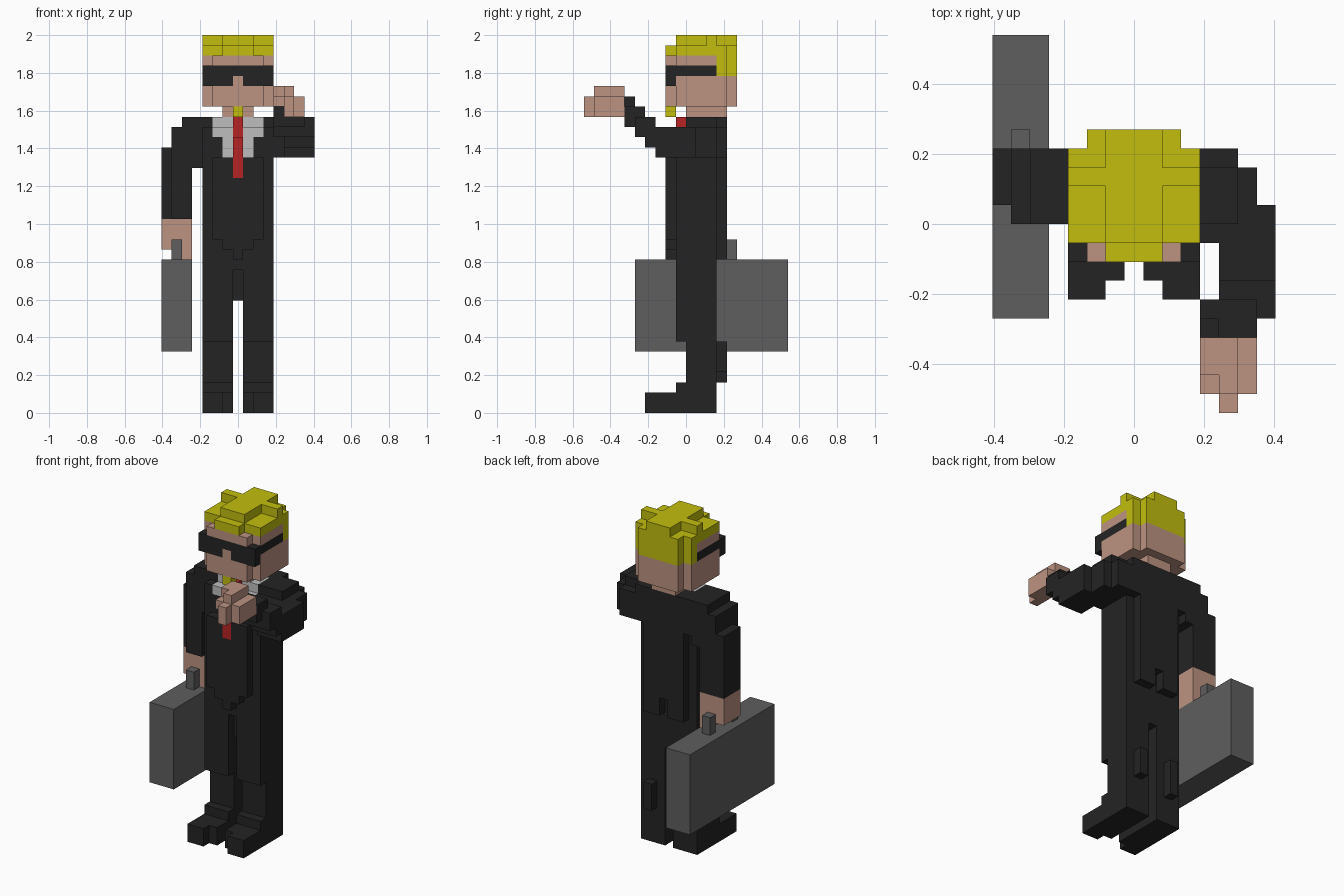
import bpy, bmesh
from mathutils import Vector

if "Cube" in bpy.data.objects:
    bpy.data.objects.remove(bpy.data.objects["Cube"], do_unlink=True)

V = 2 / 37                       # size of one block
ORIGIN = Vector((7.5, 10, 0))    # grid point that sits at the world origin


def material(name, rgb):
    lin = [(c / 255 / 12.92 if c < 11 else ((c / 255 + 0.055) / 1.055) ** 2.4) for c in rgb]
    m = bpy.data.materials.new(name)
    m.use_nodes = True
    m.diffuse_color = (*lin, 1)
    m.node_tree.nodes["Principled BSDF"].inputs["Base Color"].default_value = (*lin, 1)
    return m


BLACK = material("suit black", (36, 36, 36))
SKIN = material("skin", (188, 147, 129))
YELLOW = material("hair yellow", (194, 190, 14))
GREY = material("case grey", (94, 94, 94))
WHITE = material("shirt white", (190, 190, 190))
RED = material("tie red", (184, 36, 36))

owner = {}    # block cell -> part name; the first part to claim a cell keeps it
parts = []


def part(name, mat, *boxes):
    """Claim the cells of boxes given as (x0, x1, y0, y1, z0, z1) in block units."""
    parts.append((name, mat))
    for x0, x1, y0, y1, z0, z1 in boxes:
        for x in range(x0, x1):
            for y in range(y0, y1):
                for z in range(z0, z1):
                    owner.setdefault((x, y, z), name)


def mirror(*boxes):
    """Boxes together with their copies across the centre plane."""
    return [b for x0, x1, *r in boxes for b in ((x0, x1, *r), (15 - x1, 15 - x0, *r))]


def build(name, mat):
    """Skin the outer faces of a part and merge the flat ones."""
    bm = bmesh.new()
    for cell in [c for c, o in owner.items() if o == name]:
        centre = Vector(cell) + Vector((0.5, 0.5, 0.5))
        for axis in range(3):
            for s in (-1, 1):
                n = [0, 0, 0]
                n[axis] = s
                if tuple(a + b for a, b in zip(cell, n)) in owner:
                    continue
                n = Vector(n)
                u = Vector([0.5 if i == (axis + 1) % 3 else 0 for i in range(3)])
                w = n.cross(u)
                mid = centre + n * 0.5
                bm.faces.new([bm.verts.new((mid + d - ORIGIN) * V)
                              for d in (u + w, w - u, -u - w, u - w)])
    bmesh.ops.remove_doubles(bm, verts=bm.verts, dist=V * 0.01)
    bmesh.ops.dissolve_limit(bm, angle_limit=0.01, verts=bm.verts, edges=bm.edges)
    mesh = bpy.data.meshes.new(name)
    bm.to_mesh(mesh)
    bm.free()
    mesh.materials.append(mat)
    bpy.context.collection.objects.link(bpy.data.objects.new(name, mesh))


# Head
part("hair", YELLOW,
     (6, 9, 9, 15, 36, 37), (4, 11, 12, 13, 36, 37),     # raised cross on top
     (4, 11, 9, 14, 35, 36), (6, 9, 8, 9, 35, 36), (5, 10, 14, 15, 35, 36),
     (4, 11, 13, 14, 33, 35), (5, 10, 14, 15, 33, 35))   # back of the head
part("beard", YELLOW, (7, 8, 8, 9, 29, 30))
part("sunglasses", BLACK,
     (4, 11, 8, 9, 33, 34), *mirror((4, 7, 8, 9, 32, 33), (4, 5, 9, 13, 33, 34)))
part("face", SKIN,
     (4, 11, 9, 14, 30, 35), (5, 10, 8, 9, 30, 35), (5, 10, 14, 15, 30, 33))
part("neck", SKIN, (6, 9, 10, 14, 29, 30))

# Shirt and tie
part("tie", RED, (7, 8, 8, 9, 23, 27), (7, 8, 9, 10, 27, 29))
part("shirt", WHITE,
     (5, 10, 10, 12, 28, 29), (5, 10, 9, 10, 27, 28), (6, 9, 9, 10, 25, 27))

# Jacket
part("jacket", BLACK,
     (4, 11, 9, 13, 15, 25), (4, 11, 9, 14, 25, 28), (4, 11, 10, 14, 28, 29),
     (5, 10, 8, 9, 17, 25), (6, 9, 8, 9, 16, 17), (7, 8, 8, 9, 15, 16),
     (5, 10, 13, 14, 17, 25), *mirror((5, 7, 13, 14, 15, 17)))

# Legs and shoes
part("trousers", BLACK,
     *mirror((4, 7, 9, 13, 7, 15), (4, 7, 10, 13, 2, 7)),
     (7, 8, 10, 13, 11, 15), (7, 8, 9, 10, 14, 15),
     (5, 6, 13, 14, 3, 7), (9, 10, 13, 14, 4, 7))
part("shoes", BLACK,
     *mirror((4, 6, 6, 13, 0, 2), (6, 7, 7, 13, 0, 2), (4, 7, 9, 10, 2, 3)))

# Raised left arm
part("left_hand", SKIN,
     (11, 13, 2, 4, 31, 32), (12, 13, 1, 2, 31, 32), (11, 14, 1, 4, 30, 31),
     (12, 14, 1, 4, 29, 30), (12, 13, 0, 1, 29, 31))
part("left_sleeve", BLACK,
     (11, 12, 4, 5, 28, 31), (12, 14, 4, 5, 28, 30),
     (11, 15, 5, 6, 28, 29), (11, 14, 5, 6, 29, 30), (11, 15, 5, 6, 27, 28),
     (12, 15, 6, 7, 26, 29), (12, 15, 7, 9, 25, 28),
     (11, 15, 9, 11, 25, 28), (11, 14, 11, 13, 25, 28), (11, 13, 13, 14, 25, 28),
     (11, 13, 10, 13, 28, 29))

# Lowered right arm
part("case_handle", GREY, (1, 2, 10, 15, 16, 17), (1, 2, 10, 11, 15, 16), (1, 2, 14, 15, 15, 16))
part("right_hand", SKIN,
     (0, 3, 11, 14, 17, 19), (0, 1, 11, 14, 16, 17), (2, 3, 11, 14, 15, 17))
part("right_sleeve", BLACK,
     (0, 1, 11, 14, 19, 26), (1, 3, 10, 14, 19, 26), (1, 4, 10, 14, 24, 28),
     (2, 4, 10, 14, 28, 29))
part("briefcase", GREY, (0, 3, 5, 20, 6, 15))

for name, mat in parts:
    build(name, mat)
